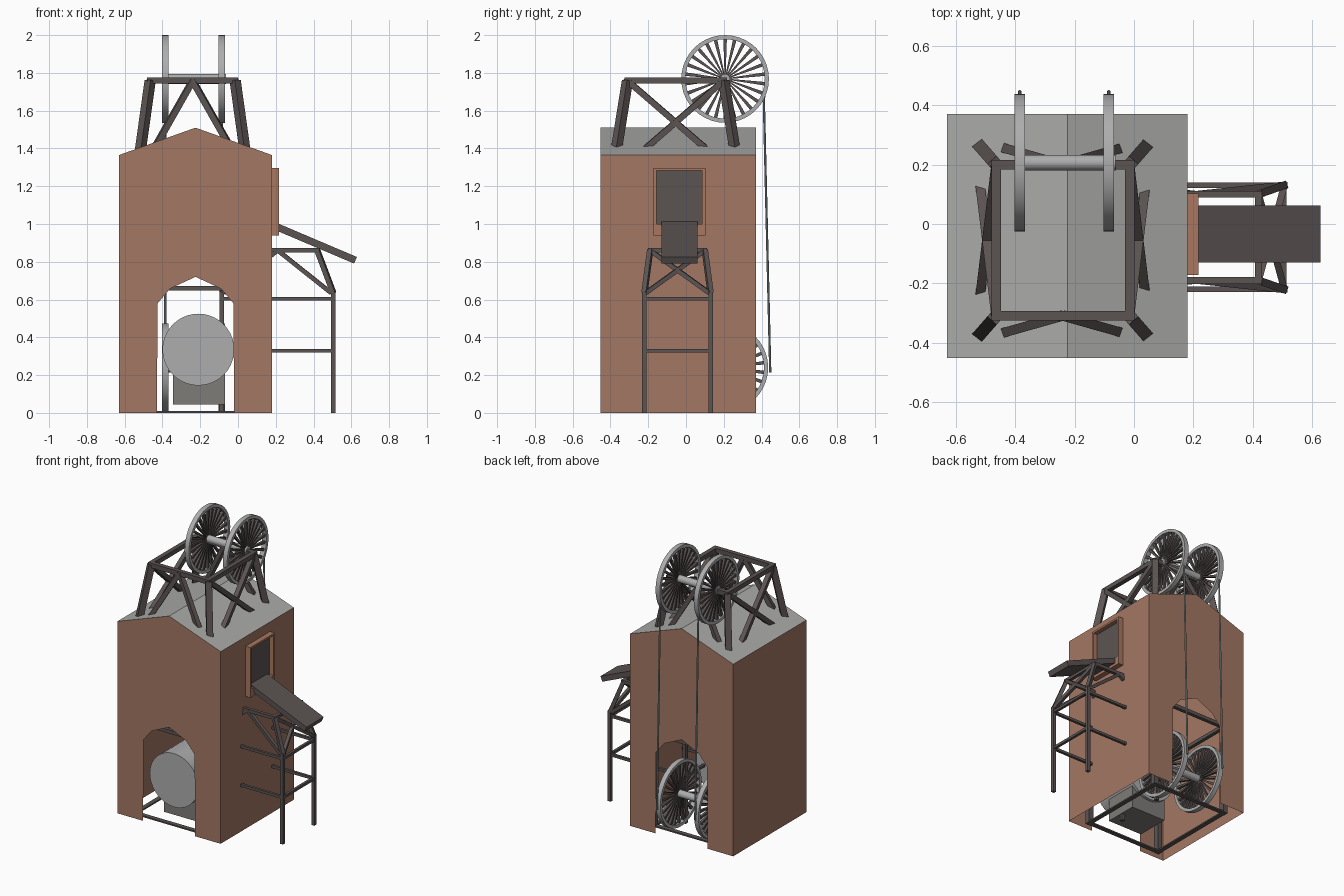
import bpy, bmesh, math
from mathutils import Vector, Matrix

if "Cube" in bpy.data.objects:
    bpy.data.objects.remove(bpy.data.objects["Cube"])


def mat(name, rgb):
    m = bpy.data.materials.new(name)
    m.diffuse_color = (*rgb, 1)
    m.use_nodes = True
    m.node_tree.nodes["Principled BSDF"].inputs["Base Color"].default_value = m.diffuse_color
    return m


BRICK = mat("brick", (0.37, 0.185, 0.125))
TRIM = mat("trim_brown", (0.40, 0.185, 0.115))
ROOF = mat("roof_grey", (0.40, 0.40, 0.39))
WOOD = mat("dark_timber", (0.105, 0.088, 0.085))
STEEL = mat("light_steel", (0.42, 0.42, 0.42))
BASE = mat("machine_grey", (0.21, 0.20, 0.19))
CABLE = mat("cable_grey", (0.30, 0.33, 0.34))


def finish(bm, name, *mats, smooth=False):
    bmesh.ops.recalc_face_normals(bm, faces=bm.faces)
    me = bpy.data.meshes.new(name)
    bm.to_mesh(me)
    bm.free()
    ob = bpy.data.objects.new(name, me)
    bpy.context.collection.objects.link(ob)
    for m in mats:
        me.materials.append(m)
    if smooth:
        bpy.ops.object.select_all(action='DESELECT')
        ob.select_set(True)
        bpy.context.view_layer.objects.active = ob
        bpy.ops.object.shade_smooth_by_angle(angle=math.radians(35))
    return ob


def beam(bm, a, b, w, h=None):
    """Square bar between two points; w is along the side axis, h across it."""
    a, b = Vector(a), Vector(b)
    d = (b - a).normalized()
    ref = Vector((0, 0, 1)) if abs(d.z) < 0.99 else Vector((0, 1, 0))
    s = d.cross(ref).normalized()
    u = s.cross(d)
    m = Matrix((s, u, d)).transposed().to_4x4()
    m.translation = (a + b) / 2
    m = m @ Matrix.Diagonal((w, h or w, (b - a).length, 1))
    bmesh.ops.create_cube(bm, size=1, matrix=m)


def box(bm, lo, hi):
    lo, hi = Vector(lo), Vector(hi)
    m = Matrix.Translation((lo + hi) / 2) @ Matrix.Diagonal((*(hi - lo), 1))
    bmesh.ops.create_cube(bm, size=1, matrix=m)


def cylinder(bm, a, b, r, n):
    a, b = Vector(a), Vector(b)
    rot = Vector((0, 0, 1)).rotation_difference(b - a).to_matrix().to_4x4()
    bmesh.ops.create_cone(bm, cap_ends=True, segments=n, radius1=r, radius2=r,
                          depth=(b - a).length,
                          matrix=Matrix.Translation((a + b) / 2) @ rot)


# Building shell: gabled walls with an arched opening front and back
CX, Y0, Y1 = -0.225, -0.452, 0.37
half = [(-0.405, 1.365), (-0.405, 0), (-0.205, 0), (-0.2, 0.58), (-0.135, 0.658)]
profile = [(0, 1.51)] + half + [(0, 0.72)] + [(-x, z) for x, z in reversed(half)]
bm = bmesh.new()
ends = [[bm.verts.new((CX + x, y, z)) for x, z in profile] for y in (Y0, Y1)]
for e in ends:
    bm.faces.new(e)
n = len(profile)
for i, j in ((0, 1), (1, 2), (n - 2, n - 1), (n - 1, 0)):
    bm.faces.new((ends[0][i], ends[0][j], ends[1][j], ends[1][i]))
bm.normal_update()
for f in bm.faces:
    f.material_index = 1 if abs(f.normal.z) > 0.5 else 0
finish(bm, "winding_house", BRICK, ROOF)


# Timber towers: splayed braced head on straight legs with rails
def tower(name, c, top, base, z_top, z_splay, rails, leg, bar, sill=False):
    bm = bmesh.new()

    def p(h, sx, sy, z):
        return (c[0] + sx * h[0], c[1] + sy * h[1], z)

    def ring(h, z, w, t=None):
        for s in (-1, 1):
            beam(bm, p((h[0] + w / 2, h[1]), -1, s, z), p((h[0] + w / 2, h[1]), 1, s, z), w, t)
            beam(bm, p(h, s, -1, z), p(h, s, 1, z), w, t)

    zt = z_top - bar / 2
    ring(top, zt, bar)
    for z in rails:
        ring(base, z, bar * 0.8)
    if sill:
        ring(base, 0.005, bar, 0.01)
    for sx in (-1, 1):
        for sy in (-1, 1):
            beam(bm, p(top, sx, sy, zt), p(base, sx, sy, z_splay), leg)
            beam(bm, p(base, sx, sy, z_splay + leg / 3), p(base, sx, sy, 0), leg * 0.9)
            # inverted V on front and back, cross on the sides
            beam(bm, p(top, 0, sy, zt), p(base, sx * 0.96, sy, z_splay), bar)
            beam(bm, p(top, sx, sy, zt), p(base, sx, -sy * 0.96, z_splay), bar)
    finish(bm, name, WOOD)


tower("headframe", (-0.24, -0.055), (0.225, 0.255), (0.295, 0.335), 1.775, 1.26,
      (1.24, 0.66), 0.042, 0.032, True)
tower("chute_trestle", (0.21, -0.045), (0.21, 0.145), (0.295, 0.175), 0.872, 0.635,
      (0.605, 0.33), 0.026, 0.023)


# Spoked wheels: upper pair on the headframe, lower pair in the house
WX = (-0.385, -0.085)


def wheel(name, x, y, z, r=0.232, spokes=26):
    bm = bmesh.new()
    seg = 40
    rows = []
    for i in range(seg):
        a = 2 * math.pi * i / seg
        rows.append([bm.verts.new((x + dx, y + q * math.cos(a), z + q * math.sin(a)))
                     for dx, q in ((-0.017, r), (0.017, r), (0.017, r - 0.022), (-0.017, r - 0.022))])
    for i in range(seg):
        a, b = rows[i], rows[(i + 1) % seg]
        for k in range(4):
            bm.faces.new((a[k], a[(k + 1) % 4], b[(k + 1) % 4], b[k]))
    finish(bm, name + "_rim", STEEL, smooth=True)
    bm = bmesh.new()
    for i in range(spokes):
        a = 2 * math.pi * (i + 0.5) / spokes
        d = Vector((0, math.cos(a), math.sin(a)))
        s = Vector((0, -math.sin(a), math.cos(a)))
        o = Vector((x, y, z))
        # tapered spoke, wider at the rim
        quads = [[bm.verts.new(o + d * q + s * (w * e) + Vector((t, 0, 0)))
                  for e, t in ((-1, -0.009), (1, -0.009), (1, 0.009), (-1, 0.009))]
                 for q, w in ((0.02, 0.003), (r - 0.015, 0.0095))]
        bm.faces.new(quads[0])
        bm.faces.new(quads[1])
        for k in range(4):
            m = (k + 1) % 4
            bm.faces.new((quads[0][k], quads[0][m], quads[1][m], quads[1][k]))
    finish(bm, name + "_spokes", WOOD)


for level, y, z in (("upper", 0.207, 1.768), ("lower", 0.203, 0.24)):
    for side, x in zip(("left", "right"), WX):
        wheel(f"{level}_wheel_{side}", x, y, z)
    bm = bmesh.new()
    cylinder(bm, (WX[0] - 0.012, y, z), (WX[1] + 0.022, y, z), 0.026, 20)
    finish(bm, level + "_axle", STEEL, smooth=True)

# Hoisting cables down the back
bm = bmesh.new()
for x in WX:
    cylinder(bm, (x, 0.412, 1.66), (x, 0.446, 0.215), 0.006, 8)
    cylinder(bm, (x, 0.412, 1.66), (x, 0.43, 1.77), 0.006, 8)
finish(bm, "hoist_cables", CABLE)

# Winding drum on its plinth inside the front arch
bm = bmesh.new()
cylinder(bm, (-0.21, -0.42, 0.335), (-0.21, -0.08, 0.335), 0.19, 40)
finish(bm, "winding_drum", STEEL, smooth=True)
bm = bmesh.new()
box(bm, (-0.345, -0.34, 0.045), (-0.07, -0.1, 0.21))
finish(bm, "drum_plinth", BASE)

# Hatch frame on the right wall with a dark recessed panel
bm = bmesh.new()
for y in (-0.172, 0.086):
    box(bm, (0.17, y, 0.94), (0.217, y + 0.016, 1.297))
box(bm, (0.17, -0.157, 1.283), (0.217, 0.087, 1.297))
box(bm, (0.17, -0.157, 0.94), (0.217, 0.087, 1.0))
finish(bm, "hatch_frame", TRIM)
bm = bmesh.new()
box(bm, (0.178, -0.157, 1.0), (0.187, 0.087, 1.284))
finish(bm, "hatch_panel", WOOD)

# Sloping chute
bm = bmesh.new()
beam(bm, (0.17, -0.034, 1.0), (0.622, -0.034, 0.808), 0.192, 0.038)
finish(bm, "chute", WOOD)
